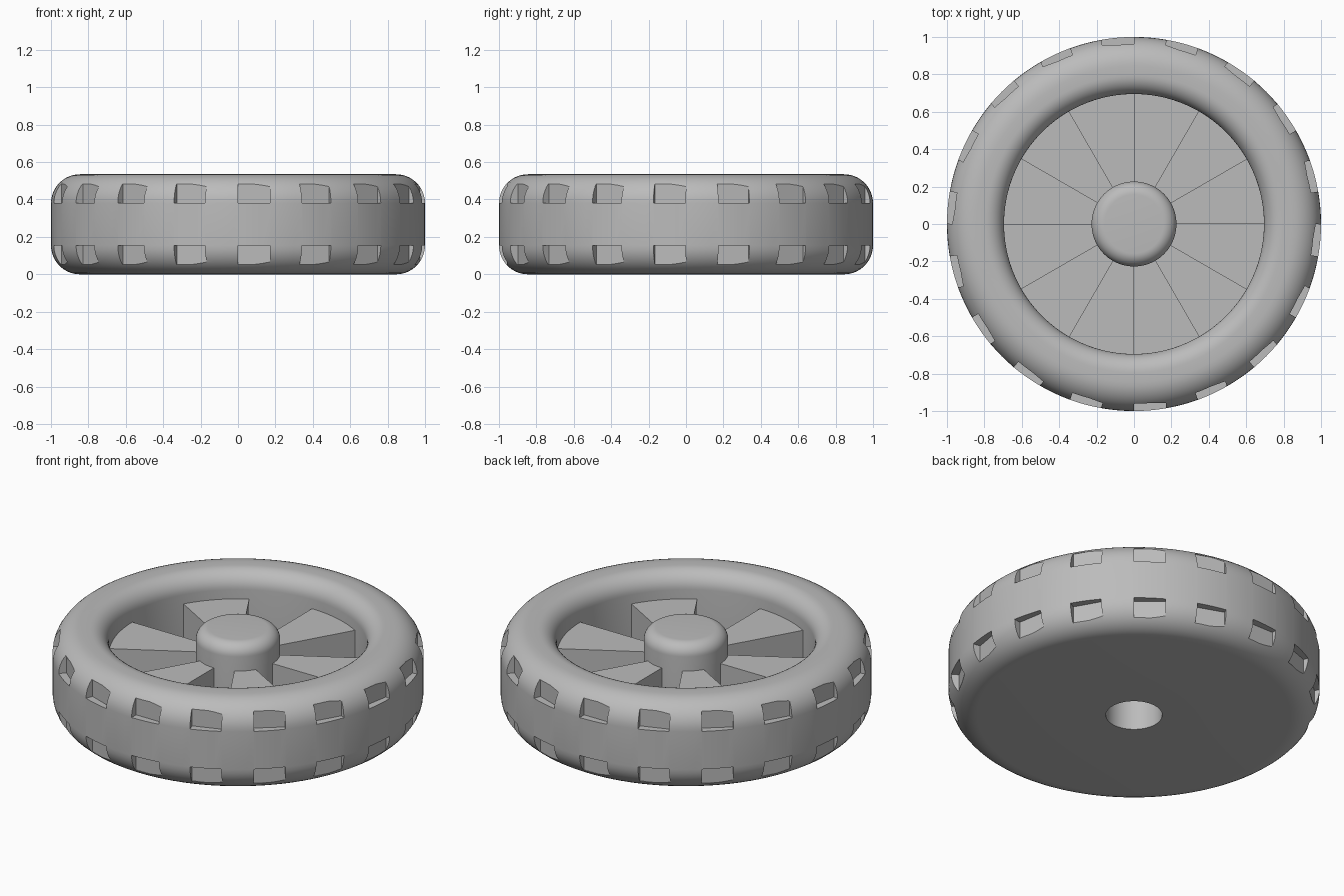
import bpy, bmesh
from math import sin, cos, pi, radians
from mathutils import Matrix, Vector

cube = bpy.data.objects.get("Cube")
if cube:
    bpy.data.objects.remove(cube, do_unlink=True)

HEIGHT, ROUND = 0.535, 0.155
RIM, HUB, BORE = 0.695, 0.227, 0.152
FLOOR, SPOKE_TOP = 0.18, 0.38

grey = bpy.data.materials.new("plain grey")
grey.use_nodes = True
grey.diffuse_color = (0.5, 0.5, 0.5, 1)
grey.node_tree.nodes["Principled BSDF"].inputs["Base Color"].default_value = (0.5, 0.5, 0.5, 1)


def finish(bm, name):
    """Turn a bmesh into a grey object."""
    bmesh.ops.recalc_face_normals(bm, faces=bm.faces)
    mesh = bpy.data.meshes.new(name)
    bm.to_mesh(mesh)
    bm.free()
    mesh.materials.append(grey)
    obj = bpy.data.objects.new(name, mesh)
    bpy.context.collection.objects.link(obj)
    return obj


def arc(r, z, radius, start, end, steps=10):
    """Rounded corner of a profile, as (r, z) points."""
    angles = [radians(start + (end - start) * i / steps) for i in range(steps + 1)]
    return [(r + radius * cos(a), z + radius * sin(a)) for a in angles]


def prism(bm, outline, bottom, top):
    """Closed upright block over a flat outline."""
    low = [bm.verts.new((x, y, bottom)) for x, y in outline]
    high = [bm.verts.new((x, y, top)) for x, y in outline]
    bm.faces.new(low[::-1])
    bm.faces.new(high)
    for i in range(len(low)):
        j = (i + 1) % len(low)
        bm.faces.new((low[i], low[j], high[j], high[i]))


# Wheel body: bore, tyre, dished floor and hub turned from one profile
inner, cap = 0.1, 0.07
profile = [(0, 0.42), (BORE, 0.42), (BORE, 0)]
profile += arc(1 - ROUND, ROUND, ROUND, -90, 0)
profile += arc(1 - ROUND, HEIGHT - ROUND, ROUND, 0, 90)
profile += arc(RIM + inner, HEIGHT - inner, inner, 90, 180)
profile += [(RIM, FLOOR), (HUB, FLOOR)]
profile += arc(HUB - cap, HEIGHT - cap, cap, 0, 90)
profile += [(0, HEIGHT)]

bm = bmesh.new()
verts = [bm.verts.new((r, 0, z)) for r, z in profile]
edges = [bm.edges.new(pair) for pair in zip(verts, verts[1:])]
bmesh.ops.spin(bm, geom=verts + edges, cent=(0, 0, 0), axis=(0, 0, 1),
               angle=2 * pi, steps=144, use_duplicate=False)
bmesh.ops.remove_doubles(bm, verts=bm.verts, dist=0.0001)
wheel = finish(bm, "wheel_body")

# Tread notches: two rings of small blocks cut out of the tyre shoulders
bm = bmesh.new()
for k in range(18):
    turn = Matrix.Rotation(radians(20 * k), 3, 'Z')
    corners = [turn @ Vector((x, y, 0)) for x, y in
               ((0, -1.1), (0.17, -1.1), (0.17, -0.957), (0, -0.957))]
    outline = [(c.x, c.y) for c in corners]
    prism(bm, outline, 0.053, ROUND)
    prism(bm, outline, HEIGHT - ROUND, HEIGHT - 0.053)
cutter = finish(bm, "notch_cutter")
cutter.hide_render = True

cut = wheel.modifiers.new("notches", 'BOOLEAN')
cut.operation, cut.solver, cut.object = 'DIFFERENCE', 'EXACT', cutter
bpy.context.view_layer.objects.active = wheel
wheel.select_set(True)
bpy.ops.object.modifier_apply(modifier=cut.name)
bpy.data.objects.remove(cutter, do_unlink=True)

# Spokes: six wedges between hub and rim
bm = bmesh.new()
for k in range(6):
    angles = [radians(60 * k + 5 * i) for i in range(7)]
    outline = [((RIM + 0.003) * cos(a), (RIM + 0.003) * sin(a)) for a in angles]
    outline += [((HUB - 0.01) * cos(a), (HUB - 0.01) * sin(a)) for a in reversed(angles)]
    prism(bm, outline, FLOOR - 0.01, SPOKE_TOP)
spokes = finish(bm, "spokes")

bpy.ops.object.select_all(action='DESELECT')
for obj in (wheel, spokes):
    obj.select_set(True)
bpy.context.view_layer.objects.active = wheel
bpy.ops.object.shade_smooth_by_angle(angle=radians(30))
